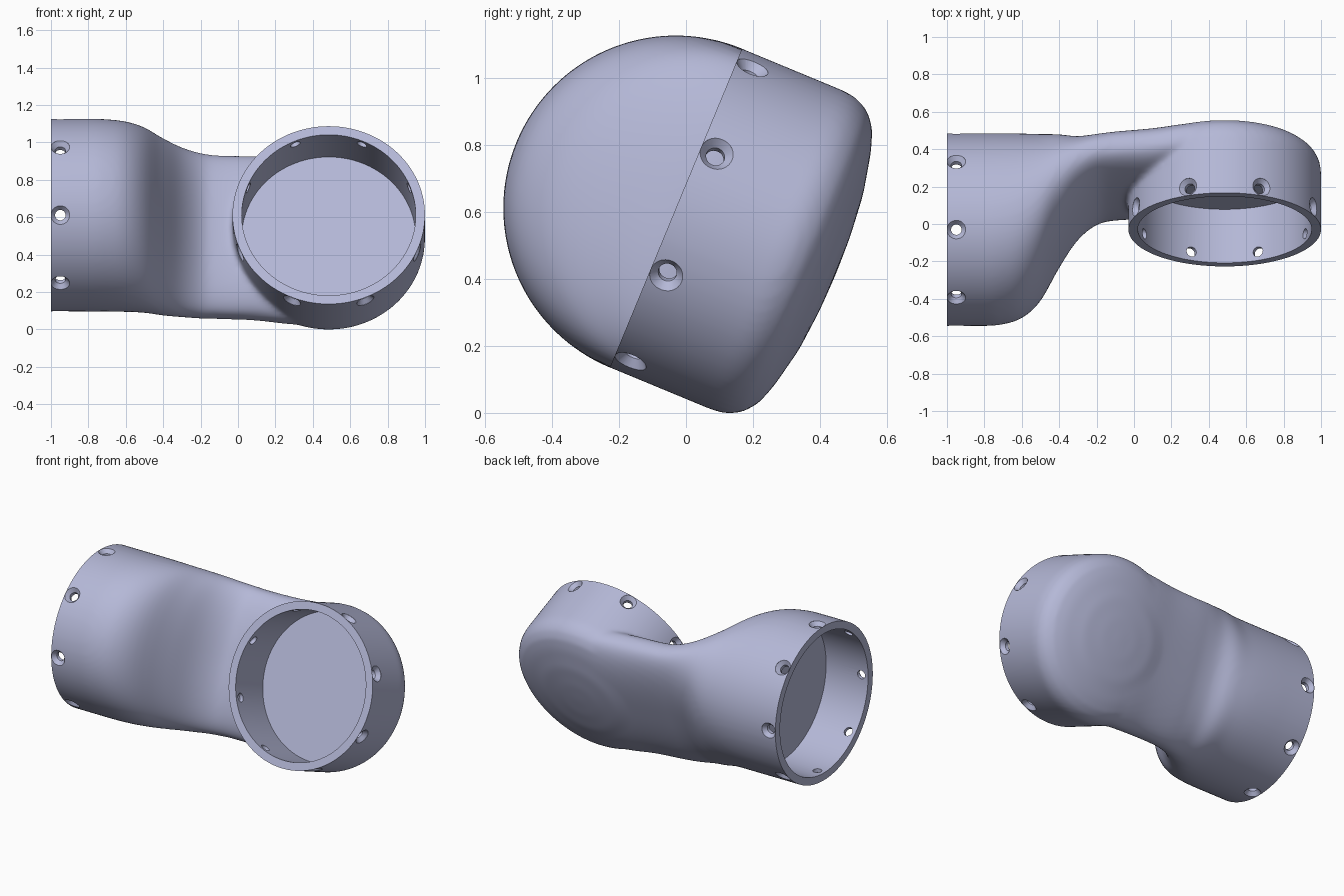
import bpy, bmesh
from math import pi, sin, cos, radians
from mathutils import Matrix, Vector

cube = bpy.data.objects.get("Cube")
if cube:
    bpy.data.objects.remove(cube)

R, BORE, DEPTH = 0.515, 0.465, 0.31   # socket outer radius, bore radius, bore depth
SIDE_X = 0.485                        # x of the side socket's axis

# Socket frames: local z runs from the open rim into the body
END = Matrix.Translation((-1, 0, 0)) @ Matrix.Rotation(pi / 2, 4, 'Y')
SIDE = Matrix.Translation((SIDE_X, 0, 0)) @ Matrix.Rotation(-pi / 2, 4, 'X')


def loft(bm, rings):
    """Skin closed rings of equal length and cap both ends."""
    rows = [[bm.verts.new(p) for p in ring] for ring in rings]
    n = len(rows[0])
    for a, b in zip(rows, rows[1:]):
        for i in range(n):
            j = (i + 1) % n
            bm.faces.new((a[i], a[j], b[j], b[i]))
    bm.faces.new(rows[0])
    bm.faces.new(rows[-1])


def lathe(bm, profile, frame, n=96):
    """Revolve (radius, height) points about the frame's z axis."""
    loft(bm, [[frame @ Vector((r * cos(2 * pi * i / n), r * sin(2 * pi * i / n), h))
               for i in range(n)] for r, h in profile])


def make(name, build):
    bm = bmesh.new()
    build(bm)
    bmesh.ops.recalc_face_normals(bm, faces=bm.faces)
    mesh = bpy.data.meshes.new(name)
    bm.to_mesh(mesh)
    bm.free()
    obj = bpy.data.objects.new(name, mesh)
    bpy.context.scene.collection.objects.link(obj)
    return obj


def apply(obj, kind, **settings):
    bpy.ops.object.select_all(action='DESELECT')
    bpy.context.view_layer.objects.active = obj
    obj.select_set(True)
    mod = obj.modifiers.new(kind, kind)
    for key, value in settings.items():
        setattr(mod, key, value)
    bpy.ops.object.modifier_apply(modifier=mod.name)


def combine(obj, tool, operation):
    apply(obj, 'BOOLEAN', object=tool, operation=operation, solver='EXACT')
    bpy.data.objects.remove(tool)


# Arm sections: x, centre depth, half thickness, half width, squareness
STATIONS = [
    (-1.06, 0, R, R, 2), (-0.85, 0, R, R, 2), (-0.72, 0.003, 0.512, R, 2),
    (-0.6, 0.022, 0.49, 0.512, 2), (-0.5, 0.07, 0.435, 0.505, 2),
    (-0.4, 0.165, 0.325, 0.493, 2.05), (-0.3, 0.24, 0.213, 0.48, 2.2),
    (-0.2, 0.29, 0.156, 0.47, 2.4), (-0.1, 0.31, 0.145, 0.465, 2.5),
    (0.1, 0.325, 0.15, 0.467, 2.5), (0.3, 0.35, 0.15, 0.48, 2.5),
    (SIDE_X, 0.36, 0.15, 0.48, 2.5)]


def smooth_stations(pts, steps=4):
    """Catmull-Rom resampling of the sections."""
    out = []
    for i in range(len(pts) - 1):
        p0, p1, p2, p3 = (pts[min(max(k, 0), len(pts) - 1)] for k in range(i - 1, i + 3))
        for s in range(steps):
            t = s / steps
            out.append([b + 0.5 * t * (c - a + t * (2 * a - 5 * b + 4 * c - d
                                                    + t * (3 * (b - c) + d - a)))
                        for a, b, c, d in zip(p0, p1, p2, p3)])
    return out + [pts[-1]]


def power(v, n):
    return (1 if v >= 0 else -1) * abs(v) ** (2 / n)


def arm(bm, count=96):
    angles = [2 * pi * i / count for i in range(count)]
    loft(bm, [[Vector((x, c + a * power(cos(t), n), b * power(sin(t), n))) for t in angles]
              for x, c, a, b, n in smooth_stations(STATIONS)])


# Side socket with a shallow domed back
def side_socket(bm):
    lathe(bm, [(R, -0.06), (R, 0.1), (R, 0.34), (0.508, 0.375), (0.488, 0.415),
               (0.445, 0.45), (0.38, 0.473), (0.25, 0.501), (0.12, 0.513), (0.02, 0.516)], SIDE)


# Fuse arm and socket, softening the join
body = make("elbow_housing", arm)
combine(body, make("side_socket", side_socket), 'UNION')
apply(body, 'REMESH', mode='VOXEL', voxel_size=0.015)
apply(body, 'SMOOTH', factor=0.5, iterations=10)

# Trim each rim flat, bore it out and drill eight countersunk screw holes
for frame in (END, SIDE):
    def trim(bm):
        lathe(bm, [(0.6, -0.25), (0.6, 0)], frame)

    def bore(bm):
        lathe(bm, [(BORE, -0.1), (BORE, DEPTH)], frame, 128)

    def drills(bm):
        for k in range(8):
            turn = Matrix.Rotation(radians(22.5 + 45 * k), 4, 'Z')
            aim = frame @ Matrix.Translation((0, 0, 0.05)) @ turn @ Matrix.Rotation(pi / 2, 4, 'Y')
            lathe(bm, [(0.028, 0.4), (0.028, 0.488), (0.05, 0.513), (0.05, 0.58)], aim, 32)

    for cutter in (trim, bore, drills):
        combine(body, make("cutter", cutter), 'DIFFERENCE')

# Tilt the housing and stand it on the ground
body.data.transform(Matrix.Translation((0, -0.03, 0.615)) @ Matrix.Rotation(radians(-22.5), 4, 'X'))
lowest = min(v.co.z for v in body.data.vertices)
body.data.transform(Matrix.Translation((0, 0, -lowest)))

# Lavender grey finish
mat = bpy.data.materials.new("lavender_grey")
mat.use_nodes = True
colour = (0.46, 0.48, 0.68, 1)
mat.diffuse_color = colour
mat.node_tree.nodes["Principled BSDF"].inputs["Base Color"].default_value = colour
body.data.materials.clear()
body.data.materials.append(mat)
for face in body.data.polygons:
    face.material_index = 0

bpy.ops.object.select_all(action='DESELECT')
bpy.context.view_layer.objects.active = body
body.select_set(True)
bpy.ops.object.shade_smooth_by_angle(angle=radians(32))
